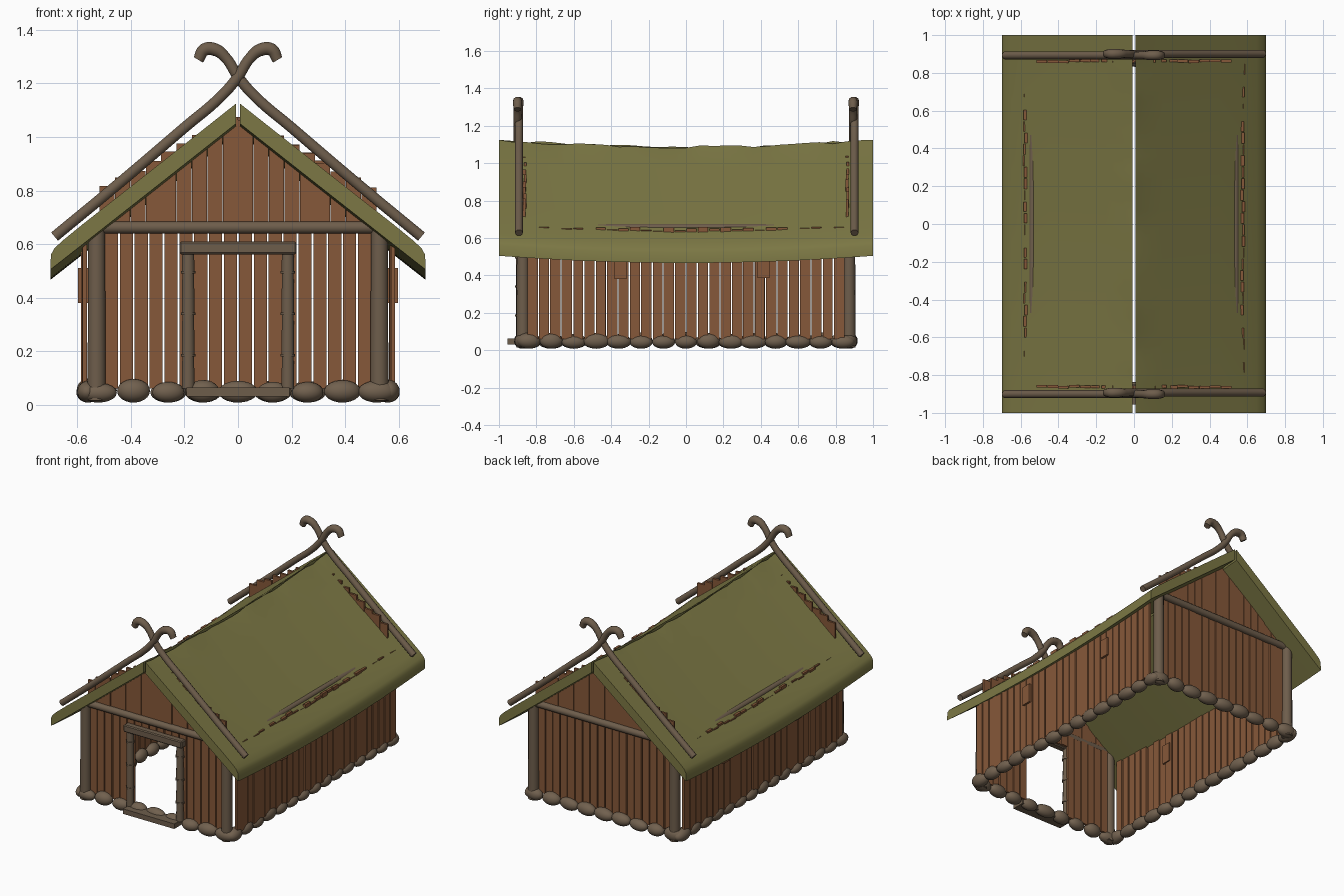
import bpy, bmesh, math, random
from mathutils import Matrix, Vector

if "Cube" in bpy.data.objects:
    bpy.data.objects.remove(bpy.data.objects["Cube"])

random.seed(4)


def material(name, rgb):
    m = bpy.data.materials.new(name)
    m.diffuse_color = (*rgb, 1)
    m.use_nodes = True
    m.node_tree.nodes["Principled BSDF"].inputs["Base Color"].default_value = m.diffuse_color
    return m


THATCH = material("olive thatch", (0.200, 0.186, 0.058))
PLANK = material("brown plank", (0.240, 0.098, 0.041))
TIMBER = material("grey brown timber", (0.155, 0.110, 0.071))
STONE = material("foundation stone", (0.165, 0.118, 0.077))


def finish(bm, name, mat, smooth=None):
    """Turn a bmesh into a named object; smooth is the sharp-edge angle in degrees."""
    bmesh.ops.recalc_face_normals(bm, faces=bm.faces)
    me = bpy.data.meshes.new(name)
    bm.to_mesh(me)
    bm.free()
    me.materials.append(mat)
    if smooth:
        me.shade_smooth()
        me.set_sharp_from_angle(angle=math.radians(smooth))
    ob = bpy.data.objects.new(name, me)
    bpy.context.collection.objects.link(ob)
    return ob


def box(bm, x0, x1, y0, y1, z0, z1):
    c = Vector(((x0 + x1) / 2, (y0 + y1) / 2, (z0 + z1) / 2))
    m = Matrix.Translation(c) @ Matrix.Diagonal((x1 - x0, y1 - y0, z1 - z0, 1))
    bmesh.ops.create_cube(bm, size=1, matrix=m)


def rod(bm, a, b, r1, r2=None, sides=14):
    a, b = Vector(a), Vector(b)
    q = (b - a).to_track_quat('Z', 'Y').to_matrix().to_4x4()
    bmesh.ops.create_cone(bm, cap_ends=True, segments=sides, radius1=r1,
                          radius2=r1 if r2 is None else r2, depth=(b - a).length,
                          matrix=Matrix.Translation((a + b) / 2) @ q)


# Thatched roof halves: a slab profile swept along y with a sag in the middle
PROFILE = [(0.007, 1.125), (0.06, 1.083), (0.15, 1.012), (0.3, 0.894), (0.45, 0.776),
           (0.58, 0.674), (0.65, 0.617), (0.685, 0.585), (0.699, 0.56), (0.70, 0.505),
           (0.58, 0.599), (0.3, 0.819), (0.007, 1.05)]


def roof_half(side, name):
    bm = bmesh.new()
    rows, steps = [], 28
    for i in range(steps + 1):
        y = -1 + 2 * i / steps
        sag = 0.038 * (1 - y * y)
        wobble = random.uniform(-0.008, 0.008) * (abs(y) < 0.99)
        row = []
        for k, (x, z) in enumerate(PROFILE):
            row.append(bm.verts.new((side * x, y, z - sag + (wobble if k == 0 else 0))))
        rows.append(row)
    n = len(PROFILE)
    for a, b in zip(rows, rows[1:]):
        for k in range(n):
            bm.faces.new((a[k], a[(k + 1) % n], b[(k + 1) % n], b[k]))
    bm.faces.new(rows[0])
    bm.faces.new(rows[-1])
    finish(bm, name, THATCH, 40)


roof_half(1, "roof_right")
roof_half(-1, "roof_left")

# End walls: lower planks with narrow gaps (front leaves the door open), gable planks above
for s, label in ((-1, "front"), (1, "back")):
    bm = bmesh.new()
    pitch = 1.0 / 18
    for i in range(18):
        x = -0.5 + (i + 0.5) * pitch
        low = 0.57 if s < 0 and abs(x) < 0.16 else 0.06
        j = random.uniform(-0.004, 0.004)
        box(bm, x - 0.0245, x + 0.0245, s * 0.86 - 0.008 + j, s * 0.86 + 0.008 + j, low, 0.66)
    finish(bm, label + "_wall_planks", PLANK)

    bm = bmesh.new()
    pitch = 0.0575
    for i in range(18):
        x = (i - 8.5) * pitch
        j = random.uniform(-0.003, 0.003)
        top = 1.085 - 0.56 * abs(x) + random.uniform(-0.006, 0.006)
        box(bm, x - 0.028, x + 0.028, s * 0.862 - 0.007 + j, s * 0.862 + 0.007 + j, 0.66, top)
    finish(bm, label + "_gable_planks", PLANK)

    # Tie beam across the end wall
    bm = bmesh.new()
    rod(bm, (-0.55, s * 0.872, 0.662), (0.55, s * 0.872, 0.662), 0.023)
    finish(bm, label + "_tie_beam", TIMBER, 40)

# Side walls with short repair planks, and the wall-top beams
for s, label in ((-1, "left"), (1, "right")):
    bm = bmesh.new()
    count = 28
    pitch = 1.70 / count
    for i in range(count):
        y = -0.85 + (i + 0.5) * pitch
        j = random.uniform(-0.004, 0.004)
        w = random.uniform(0.025, 0.0285)
        box(bm, s * 0.575 - 0.008 + j, s * 0.575 + 0.008 + j, y - w, y + w,
            0.06, 0.648 + random.uniform(-0.012, 0.012))
    finish(bm, label + "_wall_planks", PLANK)

    bm = bmesh.new()
    for y, w, low in ((-0.35, 0.032, 0.38), (0.415, 0.032, 0.385)):
        box(bm, s * 0.59 - 0.007, s * 0.59 + 0.007, y - w, y + w, low, 0.51)
        box(bm, s * 0.562 - 0.006, s * 0.562 + 0.006, y - w, y + w, low, 0.51)
    finish(bm, label + "_wall_patches", PLANK)

    bm = bmesh.new()
    rod(bm, (s * 0.535, -0.87, 0.655), (s * 0.535, 0.87, 0.655), 0.02)
    finish(bm, label + "_wall_beam", TIMBER, 40)

# Corner posts
for sx, a in ((-1, "left"), (1, "right")):
    for sy, b in ((-1, "front"), (1, "back")):
        bm = bmesh.new()
        rod(bm, (sx * 0.528, sy * 0.872, 0.015), (sx * 0.528, sy * 0.872, 0.65), 0.035, 0.032)
        finish(bm, f"{b}_{a}_corner_post", TIMBER, 40)

# Door frame: ringed posts, lintel and threshold
for s, label in ((-1, "left"), (1, "right")):
    bm = bmesh.new()
    cuts = [0.06, 0.185, 0.34, 0.495, 0.57]
    for z0, z1 in zip(cuts, cuts[1:]):
        rod(bm, (s * 0.186, -0.885, z0), (s * 0.186, -0.885, z1), 0.025, 0.023, 10)
    for z in cuts[1:-1]:
        rod(bm, (s * 0.186, -0.885, z - 0.005), (s * 0.186, -0.885, z + 0.005), 0.0285, None, 10)
    finish(bm, label + "_door_post", TIMBER, 40)

bm = bmesh.new()
box(bm, -0.218, 0.218, -0.915, -0.868, 0.562, 0.61)
bmesh.ops.bevel(bm, geom=bm.edges[:], offset=0.006, segments=1, affect='EDGES')
finish(bm, "door_lintel", TIMBER)
bm = bmesh.new()
box(bm, -0.192, 0.192, -0.955, -0.865, 0.03, 0.064)
finish(bm, "door_threshold", TIMBER)

# Ring of foundation stones
bm = bmesh.new()


def stone(x, y, along_x):
    long, short = random.uniform(0.058, 0.074), random.uniform(0.036, 0.044)
    h = random.uniform(0.036, 0.045)
    m = (Matrix.Translation((x, y, 0.008 + h))
         @ Matrix.Rotation(random.uniform(-0.12, 0.12), 4, 'Z')
         @ Matrix.Diagonal((long if along_x else short, short if along_x else long, h, 1)))
    bmesh.ops.create_icosphere(bm, subdivisions=3, radius=1, matrix=m)


for s in (-1, 1):
    for i in range(9):
        stone(-0.52 + i * 0.13, s * 0.875, True)
    for i in range(15):
        stone(s * 0.56, -0.84 + i * 0.12, False)
finish(bm, "foundation_stones", STONE, 60)

# Crossed gable poles with curled horn tips
PATH = [(0.685, 0.628), (0.45, 0.822), (0.2, 1.035), (0.06, 1.155), (0, 1.225),
        (-0.045, 1.295), (-0.085, 1.326), (-0.125, 1.326), (-0.148, 1.288)]
for sy, b in ((-1, "front"), (1, "back")):
    for sx, a in ((-1, "left"), (1, "right")):
        cu = bpy.data.curves.new("pole_path", 'CURVE')
        cu.dimensions = '3D'
        cu.bevel_depth = 0.021
        cu.bevel_resolution = 3
        cu.resolution_u = 6
        cu.use_fill_caps = True
        sp = cu.splines.new('BEZIER')
        sp.bezier_points.add(len(PATH) - 1)
        for p, (x, z) in zip(sp.bezier_points, PATH):
            p.co = (sx * x, sy * 0.897 + sx * 0.004, z)
            p.handle_left_type = p.handle_right_type = 'AUTO'
            p.radius = 1.2 if z > 1.3 else 1
        tmp = bpy.data.objects.new("pole_path", cu)
        bpy.context.collection.objects.link(tmp)
        bpy.context.view_layer.update()
        me = bpy.data.meshes.new_from_object(
            tmp.evaluated_get(bpy.context.evaluated_depsgraph_get()))
        bpy.data.objects.remove(tmp)
        bm = bmesh.new()
        bm.from_mesh(me)
        bmesh.ops.remove_doubles(bm, verts=bm.verts, dist=0.0001)
        finish(bm, f"{b}_{a}_gable_pole", TIMBER, 50)
